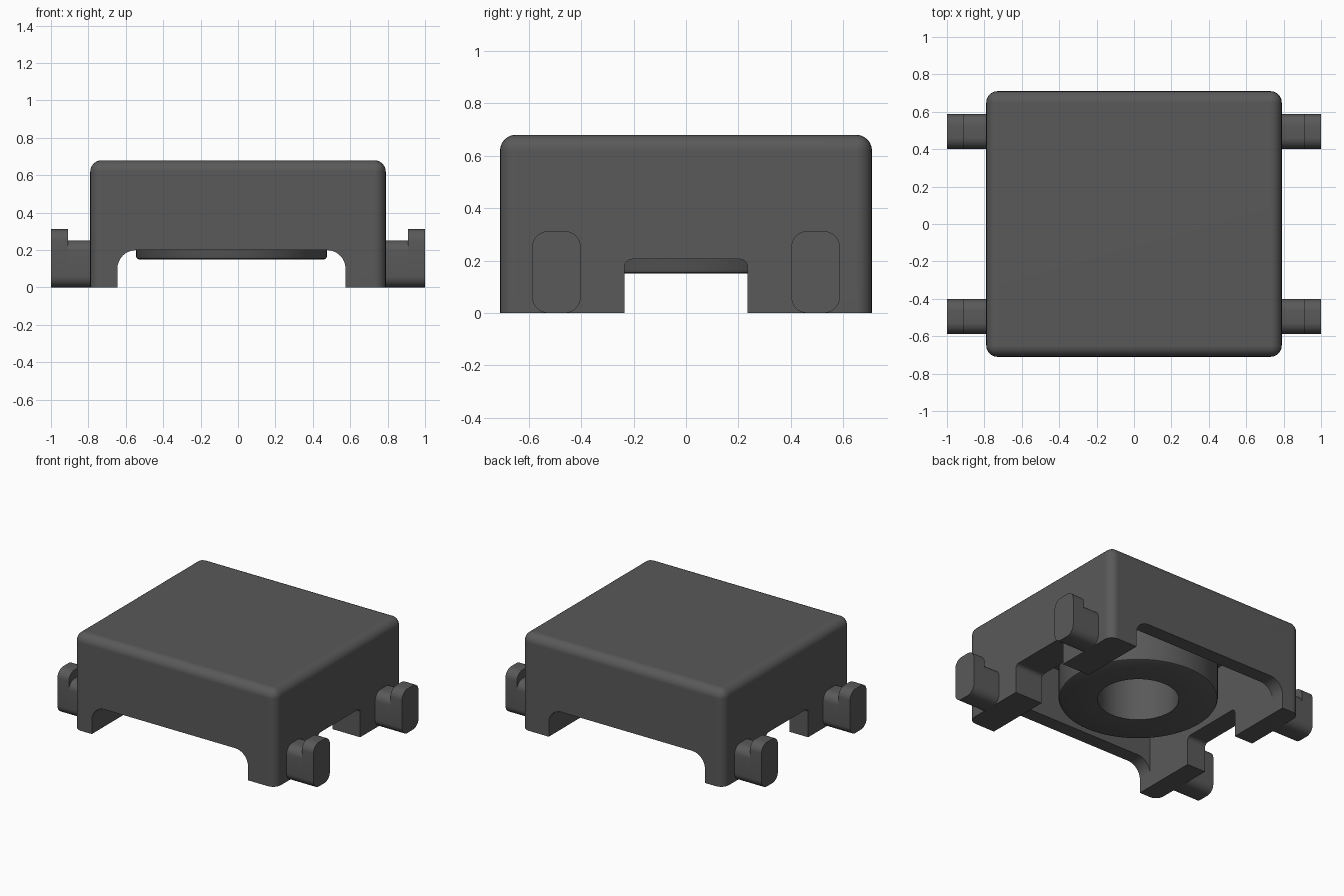
import bpy, bmesh, math

cube = bpy.data.objects.get("Cube")
if cube:
    bpy.data.objects.remove(cube, do_unlink=True)

grey = bpy.data.materials.new("dark grey")
grey.use_nodes = True
GREY = (0.1, 0.1, 0.1, 1)
grey.diffuse_color = GREY
bsdf = next(n for n in grey.node_tree.nodes if n.type == 'BSDF_PRINCIPLED')
bsdf.inputs["Base Color"].default_value = GREY


def add_object(name, bm):
    bmesh.ops.recalc_face_normals(bm, faces=bm.faces)
    mesh = bpy.data.meshes.new(name)
    bm.to_mesh(mesh)
    bm.free()
    mesh.materials.append(grey)
    ob = bpy.data.objects.new(name, mesh)
    bpy.context.collection.objects.link(ob)
    return ob


def activate(ob):
    bpy.ops.object.select_all(action='DESELECT')
    ob.select_set(True)
    bpy.context.view_layer.objects.active = ob


def smooth(ob):
    activate(ob)
    bpy.ops.object.shade_smooth_by_angle(angle=math.radians(32))


def rounded_rect(a0, a1, b0, b1, r, steps=8):
    """Outline of a rectangle with rounded corners."""
    pts = []
    corners = ((a1 - r, b1 - r), (a0 + r, b1 - r), (a0 + r, b0 + r), (a1 - r, b0 + r))
    for q, (ca, cb) in enumerate(corners):
        for i in range(steps + 1):
            t = math.pi / 2 * (q + i / steps)
            pts.append((ca + r * math.cos(t), cb + r * math.sin(t)))
    return pts


def prism(name, pts, axis, lo, hi):
    """Extrude a 2D outline along x (outline in y, z) or y (outline in x, z)."""
    bm = bmesh.new()
    place = (lambda a, b, d: (d, a, b)) if axis == 'x' else (lambda a, b, d: (a, d, b))
    rings = [[bm.verts.new(place(a, b, d)) for a, b in pts] for d in (lo, hi)]
    n = len(pts)
    bm.faces.new(rings[0])
    bm.faces.new(rings[1])
    for i in range(n):
        j = (i + 1) % n
        bm.faces.new((rings[0][i], rings[0][j], rings[1][j], rings[1][i]))
    return add_object(name, bm)


def rect(a0, a1, b0, b1):
    return [(a0, b0), (a1, b0), (a1, b1), (a0, b1)]


def cut(ob, cutter):
    mod = ob.modifiers.new("cut", 'BOOLEAN')
    mod.operation = 'DIFFERENCE'
    mod.solver = 'EXACT'
    mod.object = cutter
    activate(ob)
    bpy.ops.object.modifier_apply(modifier=mod.name)
    bpy.data.objects.remove(cutter, do_unlink=True)


# Housing: box with rounded top and upright edges
housing = prism("housing", rect(-0.71, 0.71, 0, 0.68), 'x', -0.79, 0.79)
bm = bmesh.new()
bm.from_mesh(housing.data)
edges = [e for e in bm.edges if any(v.co.z > 0.1 for v in e.verts)]
bmesh.ops.bevel(bm, geom=edges, offset=0.06, segments=6, profile=0.5, affect='EDGES')
bm.to_mesh(housing.data)
bm.free()

# Hollow inside, arched opening front to back, slot side to side
X0, X1, CX = -0.645, 0.575, -0.035
cut(housing, prism("cavity_cutter", rect(X0, X1, -0.3, 0.58), 'y', -0.61, 0.61))
cut(housing, prism("arch_cutter", rounded_rect(X0, X1, -0.3, 0.2, 0.1), 'y', -1, 1))
cut(housing, prism("slot_cutter", rounded_rect(-0.235, 0.235, -0.3, 0.205, 0.03), 'x', -1, 1))
smooth(housing)
weighted = housing.modifiers.new("weighted normals", 'WEIGHTED_NORMAL')
weighted.keep_sharp = True

# Tube hanging from the ceiling, spun from its wall section
bm = bmesh.new()
section = [(0.26, 0.59), (0.26, 0.15), (0.495, 0.15), (0.505, 0.155), (0.51, 0.165), (0.51, 0.59)]
vs = [bm.verts.new((CX + r, 0, z)) for r, z in section]
es = [bm.edges.new((vs[i], vs[(i + 1) % len(vs)])) for i in range(len(vs))]
bmesh.ops.spin(bm, geom=vs + es, cent=(CX, 0, 0), axis=(0, 0, 1),
               angle=2 * math.pi, steps=64, use_duplicate=False)
bmesh.ops.remove_doubles(bm, verts=bm.verts, dist=1e-4)
smooth(add_object("centre_tube", bm))

# Four side hooks: a low neck and a taller head
for sx, side in ((1, "left"), (-1, "right")):
    for sy, end in ((-1, "front"), (1, "back")):
        y0, y1 = sorted((sy * 0.402, sy * 0.587))
        for part, height, near, far in (("neck", 0.252, 0.76, 0.91), ("head", 0.312, 0.91, 1.0)):
            lo, hi = sorted((sx * near, sx * far))
            smooth(prism(f"{end}_{side}_hook_{part}",
                         rounded_rect(y0, y1, 0, height, 0.06), 'x', lo, hi))
